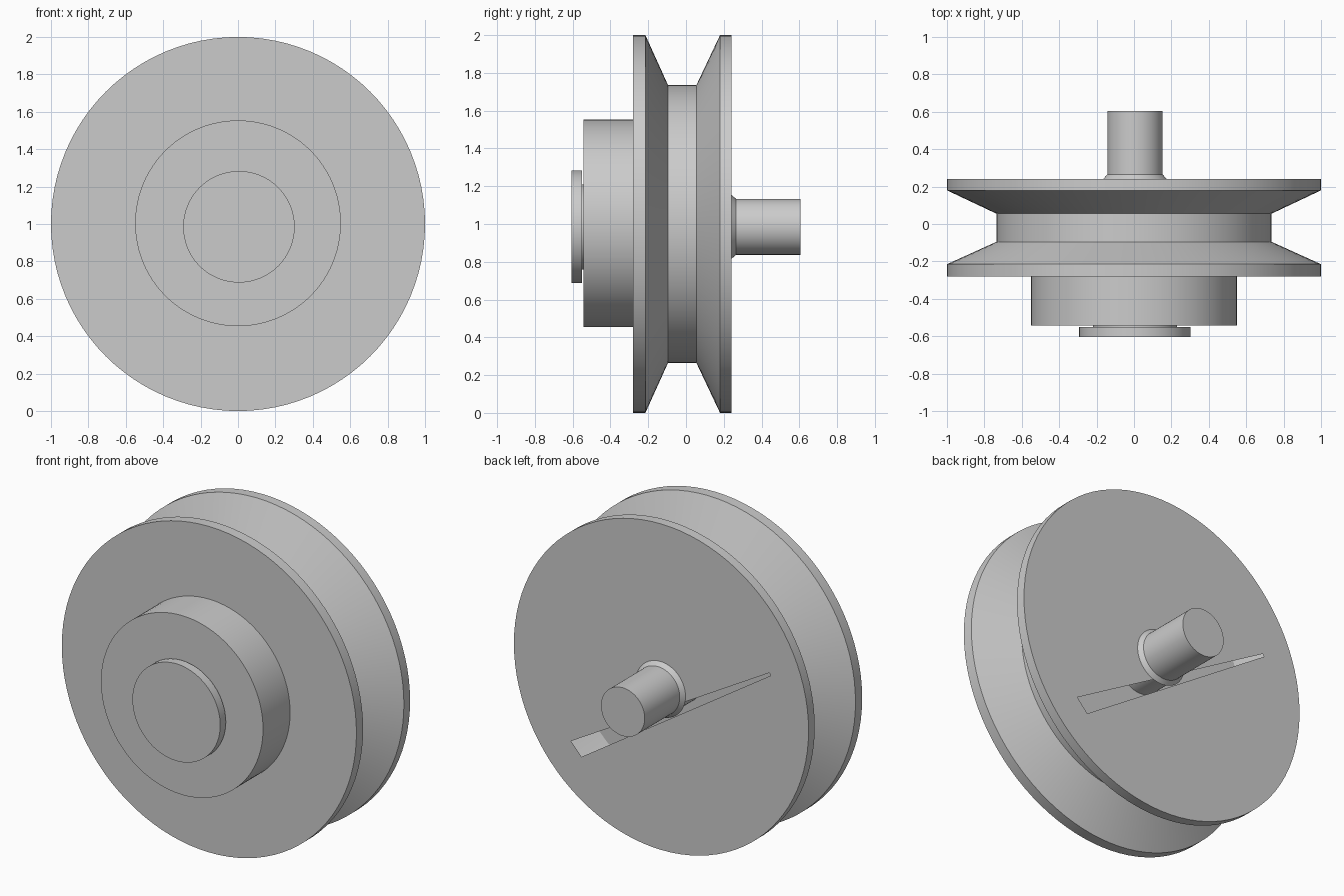
import bpy, bmesh
from math import cos, sin, radians, tau
from mathutils import Vector

if "Cube" in bpy.data.objects:
    bpy.data.objects.remove(bpy.data.objects["Cube"])

SEG = 96


def finish(name, bm):
    bmesh.ops.remove_doubles(bm, verts=bm.verts, dist=1e-4)
    bmesh.ops.recalc_face_normals(bm, faces=bm.faces)
    me = bpy.data.meshes.new(name)
    bm.to_mesh(me)
    bm.free()
    ob = bpy.data.objects.new(name, me)
    bpy.context.collection.objects.link(ob)
    bpy.ops.object.select_all(action='DESELECT')
    ob.select_set(True)
    bpy.context.view_layer.objects.active = ob
    bpy.ops.object.shade_smooth_by_angle(angle=radians(20))
    return ob


def lathe(profile, cx=0.0, cz=1.0):
    """Revolve (radius, y) points about an axis along y."""
    bm = bmesh.new()
    rings = [[bm.verts.new((cx + r * cos(tau * i / SEG), y, cz + r * sin(tau * i / SEG)))
              for i in range(SEG)] if r > 0 else [bm.verts.new((cx, y, cz))]
             for r, y in profile]
    for a, b in zip(rings, rings[1:]):
        for i in range(SEG):
            j = (i + 1) % SEG
            if len(a) == 1:
                bm.faces.new((a[0], b[i], b[j]))
            elif len(b) == 1:
                bm.faces.new((a[i], b[0], a[j]))
            else:
                bm.faces.new((a[i], b[i], b[j], a[j]))
    return bm


def loop(bm, pts):
    vs = [bm.verts.new(p) for p in pts]
    return [bm.edges.new((v, vs[(i + 1) % len(vs)])) for i, v in enumerate(vs)]


def polar(r, angle, y):
    return Vector((r * cos(angle), y, 1 + r * sin(angle)))


# Front flange with the groove floor
finish("front_flange", lathe([(0, -.28), (1, -.28), (1, -.215), (.735, -.095),
                              (.735, .055), (0, .055)]))

# Rear flange, hollow behind a flat face with a tapered slot
bm = lathe([(0, .055), (.735, .055), (1, .18), (1, .24)])
edges = loop(bm, [polar(1, tau * i / SEG, .24) for i in range(SEG)])
edges += loop(bm, [polar(.788, radians(a), .24) for a in (-39, 158.9, 160.2, -46.7)])
bmesh.ops.triangle_fill(bm, edges=edges, use_beauty=True, use_dissolve=False, normal=(0, 1, 0))
finish("rear_flange", bm)

# Front hub
finish("hub", lathe([(0, -.28), (.55, -.28), (.55, -.543), (0, -.543)], 0, 1.004))

# End cap on a short neck
finish("end_cap", lathe([(0, -.54), (.225, -.54), (.225, -.551), (.298, -.551),
                         (.298, -.605), (0, -.605)], .005, .985))

# Rear shaft, running into the hollow flange, and its tapered collar
finish("shaft", lathe([(0, .055), (.148, .055), (.148, .605), (0, .605)], .005, .985))
finish("shaft_collar", lathe([(.148, .24), (.17, .24), (.148, .265)], .005, .985))
